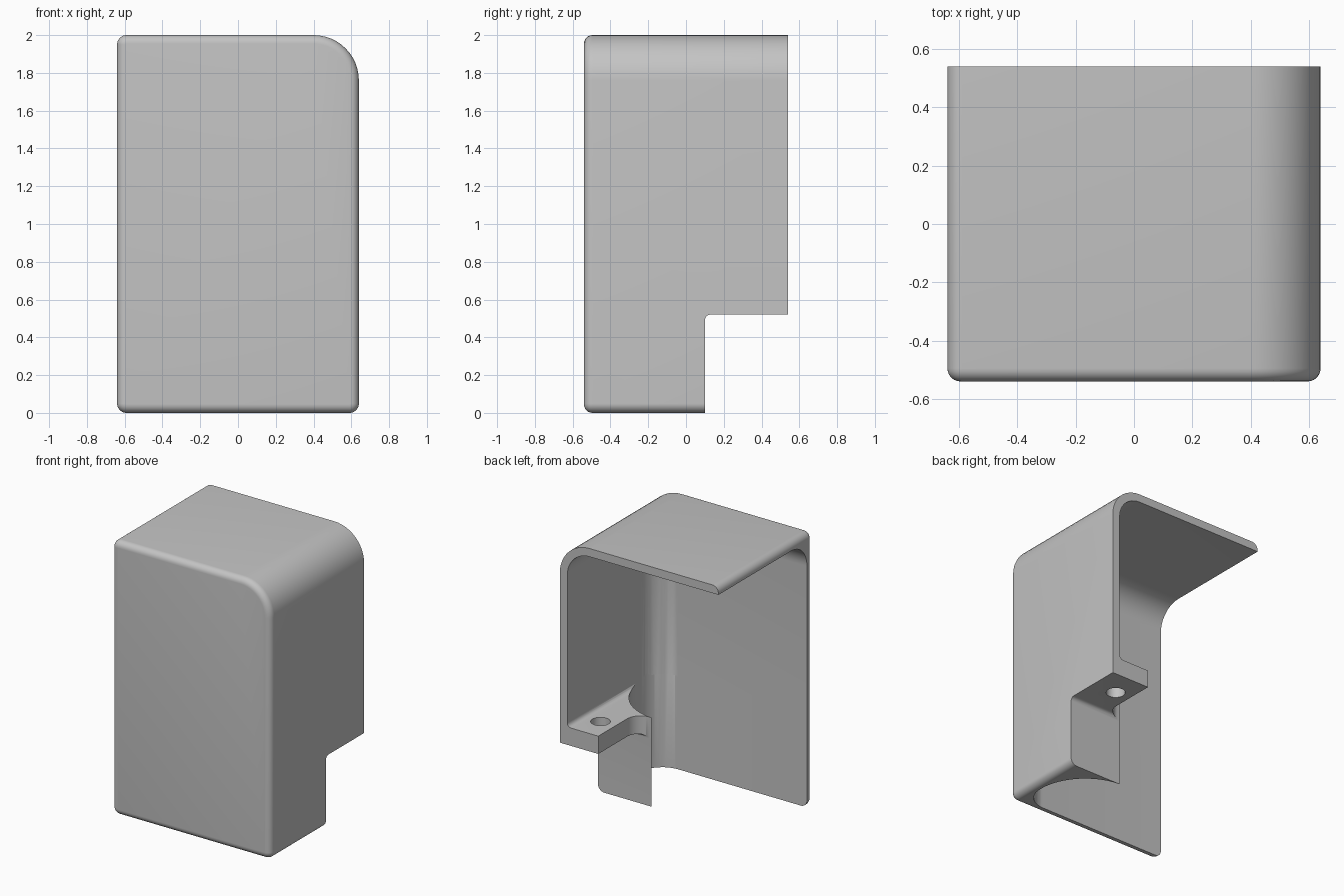
import bpy, bmesh, math
from mathutils import Vector

cube = bpy.data.objects.get("Cube")
if cube:
    bpy.data.objects.remove(cube)

STEPS = 12           # segments per rounded corner
W, D, H = 0.64, 0.54, 2.0   # half width, half depth, height
WALL = 0.06
IN_X, IN_Y, IN_Z = W - WALL, -D + WALL, H - WALL
LEDGE = 0.65         # top of the screw ledge
FAR = 1.0            # cutters run past the body to here


def rounded(corners):
    """Outline with right-angled corners (u, v, radius) rounded off."""
    out = []
    for i, (u, v, r) in enumerate(corners):
        p = Vector((u, v))
        if r == 0:
            out.append(p)
            continue
        d1 = (Vector(corners[i - 1][:2]) - p).normalized()
        d2 = (Vector(corners[(i + 1) % len(corners)][:2]) - p).normalized()
        c = p + r * (d1 + d2)
        for k in range(STEPS + 1):
            a = math.pi / 2 * k / STEPS
            out.append(c - r * (d2 * math.cos(a) + d1 * math.sin(a)))
    return out


def finish(name, bm):
    bmesh.ops.recalc_face_normals(bm, faces=bm.faces)
    mesh = bpy.data.meshes.new(name)
    bm.to_mesh(mesh)
    bm.free()
    ob = bpy.data.objects.new(name, mesh)
    bpy.context.collection.objects.link(ob)
    return ob


def loft(name, rings):
    """Skin equal-length rings of 3D points and cap both ends."""
    bm = bmesh.new()
    loops = [[bm.verts.new(p) for p in ring] for ring in rings]
    n = len(loops[0])
    for a, b in zip(loops, loops[1:]):
        for i in range(n):
            j = (i + 1) % n
            bm.faces.new((a[i], a[j], b[j], b[i]))
    bm.faces.new(loops[0])
    bm.faces.new(loops[-1])
    return finish(name, bm)


# Outer block: rounded outline with a softened front rim
def outline(inset, y):
    x, r = W - inset, 0.05 - inset
    pts = rounded([(-x, inset, r), (x, inset, r),
                   (x, H - inset, 0.24 - inset), (-x, H - inset, r)])
    return [(p.x, y, p.y) for p in pts]


RIM = 0.045
rings = []
for k in range(STEPS // 2 + 1):
    a = math.pi * k / STEPS
    rings.append(outline(RIM * (1 - math.sin(a)), -D + RIM * (1 - math.cos(a))))
rings.append(outline(0, D))
cover = loft("cover_shell", rings)

# Main cavity above the ledge, open to the back and the right
bm = bmesh.new()
bmesh.ops.create_cube(bm, size=1)
for v in bm.verts:
    v.co = (IN_X if v.co.x > 0 else -FAR,
            FAR if v.co.y > 0 else IN_Y,
            IN_Z if v.co.z > 0 else LEDGE)


def bevel_where(test, size, segments):
    edges = [e for e in bm.edges if test((e.verts[0].co + e.verts[1].co) / 2)]
    bmesh.ops.bevel(bm, geom=edges, offset=size, offset_type='OFFSET',
                    segments=segments, profile=0.5, affect='EDGES')


def inner_edge(m):
    return (m.x > IN_X - 0.01) + (m.y < IN_Y + 0.01) + (m.z > IN_Z - 0.01) == 2


def floor_edge(m):
    return m.z < LEDGE + 0.001 and m.x > -FAR + 0.01 and m.y < FAR - 0.01


bevel_where(inner_edge, 0.18, STEPS)
bevel_where(floor_edge, 0.03, 4)
cavity = finish("cavity_cutter", bm)

# Lower cavity: leaves the curved return flange and the ledge
plan = rounded([(-FAR, IN_Y, 0), (IN_X, IN_Y, 0.18), (IN_X, 0.08, 0.37),
                (0.21, 0.1, 0), (0.33, 0.1, 0.11), (0.33, FAR, 0), (-FAR, FAR, 0)])
lower = loft("lower_cutter", [[(p.x, p.y, z) for p in plan] for z in (-0.2, LEDGE + 0.05)])

# Notch under the ledge
side = rounded([(0.1, -0.2, 0), (FAR, -0.2, 0), (FAR, 0.52, 0), (0.1, 0.52, 0.03)])
notch = loft("notch_cutter", [[(x, p.x, p.y) for p in side] for x in (-FAR, FAR)])

# Screw hole through the ledge
circle = [2 * math.pi * k / 32 for k in range(32)]
hole = loft("hole_cutter", [[(0.45 + 0.065 * math.cos(a), 0.343 + 0.065 * math.sin(a), z)
                             for a in circle] for z in (0.4, 0.8)])

# Cut the block and remove the cutters
bpy.ops.object.select_all(action='DESELECT')
bpy.context.view_layer.objects.active = cover
cover.select_set(True)
for cutter in (cavity, lower, notch, hole):
    cutter.hide_render = True
    mod = cover.modifiers.new(cutter.name, 'BOOLEAN')
    mod.operation = 'DIFFERENCE'
    mod.solver = 'EXACT'
    mod.object = cutter
    bpy.ops.object.modifier_apply(modifier=mod.name)
    bpy.data.objects.remove(cutter)

# Single grey finish
grey = bpy.data.materials.new("plain_grey")
grey.use_nodes = True
colour = (0.55, 0.55, 0.55, 1)
grey.diffuse_color = colour
grey.node_tree.nodes["Principled BSDF"].inputs["Base Color"].default_value = colour
cover.data.materials.clear()
cover.data.materials.append(grey)
bpy.ops.object.shade_smooth_by_angle(angle=math.radians(30))
